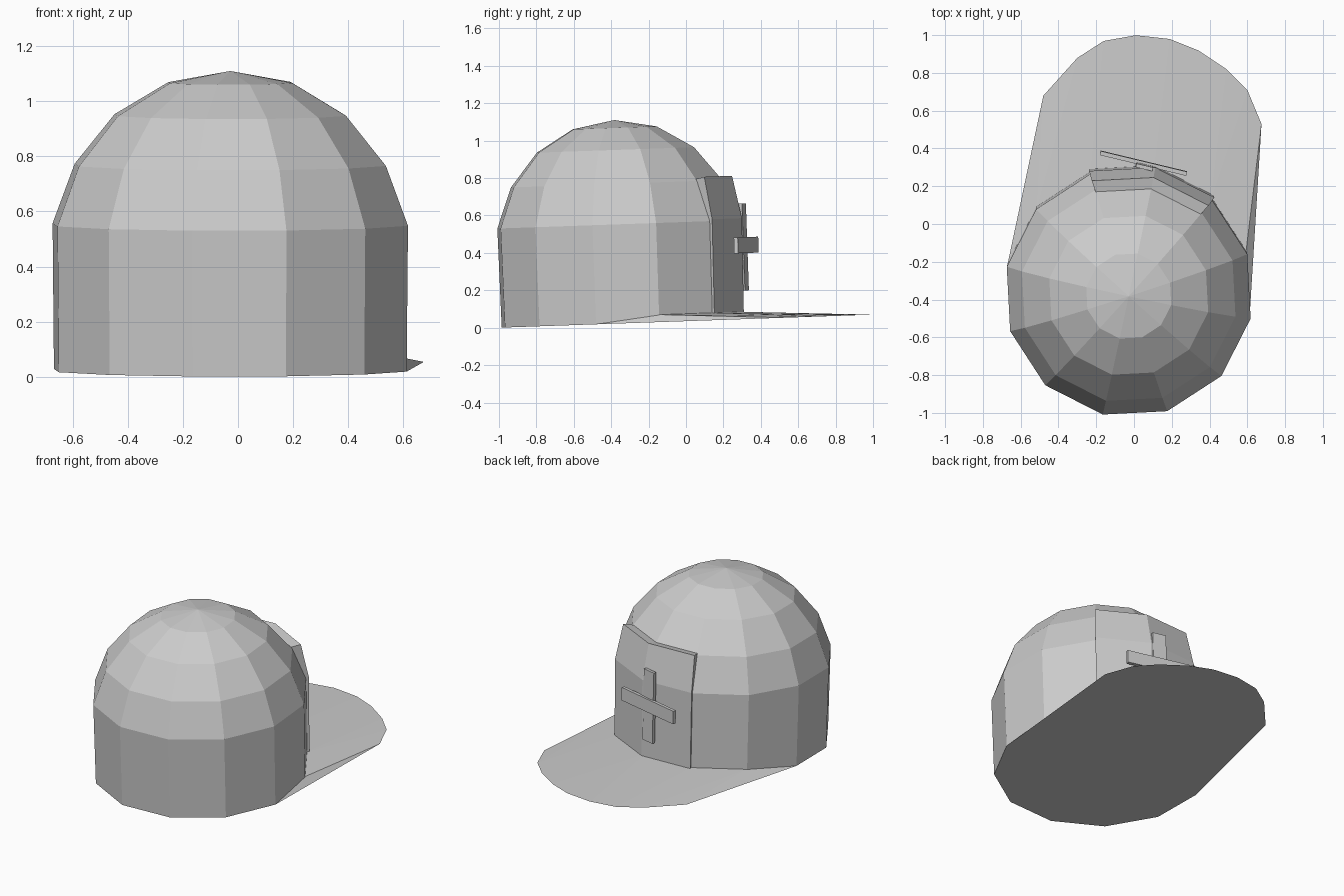
import bpy, bmesh
from math import radians, sin, cos
from mathutils import Matrix, Vector

cube = bpy.data.objects.get("Cube")
if cube:
    bpy.data.objects.remove(cube)

grey = bpy.data.materials.new("plain grey")
grey.use_nodes = True
colour = (0.6, 0.6, 0.6, 1)
grey.diffuse_color = colour
grey.node_tree.nodes["Principled BSDF"].inputs["Base Color"].default_value = colour

SIDES, START = 12, -12
CENTRE = Vector((-0.028, -0.345, 0.023))
LEAN = Matrix.Rotation(radians(2), 4, 'X')
CAP = Matrix.Translation(CENTRE) @ LEAN      # whole cap leans slightly


def add_object(name, bm, matrix):
    bmesh.ops.recalc_face_normals(bm, faces=bm.faces)
    mesh = bpy.data.meshes.new(name)
    bm.transform(matrix)
    bm.to_mesh(mesh)
    bm.free()
    mesh.materials.append(grey)
    obj = bpy.data.objects.new(name, mesh)
    bpy.context.collection.objects.link(obj)
    return obj


def corner(i, radius, z):
    a = radians(START + i * 360 / SIDES)
    return Vector((radius * cos(a), radius * sin(a), z))


def strip(bm, lower, upper, closed):
    n = len(lower)
    for i in range(n if closed else n - 1):
        j = (i + 1) % n
        bm.faces.new((lower[i], lower[j], upper[j], upper[i]))


# Crown: faceted wall and dome
profile = [(0.655, 0), (0.66, 0.53), (0.578, 0.747), (0.43, 0.928), (0.23, 1.046)]
bm = bmesh.new()
rings = [[bm.verts.new(corner(i, r, z)) for i in range(SIDES)] for r, z in profile]
for low, high in zip(rings, rings[1:]):
    strip(bm, low, high, True)
apex = bm.verts.new((0, 0, 1.088))
for i in range(SIDES):
    bm.faces.new((rings[-1][i], rings[-1][(i + 1) % SIDES], apex))
add_object("crown", bm, CAP)

# Raised panel above the brim, with a lip along its top
panel = [(0.64, 0.01), (0.67, 0.01), (0.678, 0.54), (0.632, 0.768), (0.56, 0.755)]
bm = bmesh.new()
rows = [[bm.verts.new(corner(i, r, z)) for i in (2, 3, 4)] for r, z in panel]
for low, high in zip(rows, rows[1:] + rows[:1]):
    strip(bm, low, high, False)
for end in (0, -1):
    bm.faces.new([row[end] for row in rows])
add_object("raised_panel", bm, CAP)

# Brim: thin wedge that also closes the underside
edge = [(0.675, 0.53), (0.6, 0.71), (0.49, 0.82), (0.34, 0.92), (0.19, 0.98),
        (0.01, 1.0), (-0.16, 0.97), (-0.3, 0.88), (-0.48, 0.68)]
bm = bmesh.new()
for x, y in edge:
    bm.verts.new((x - CENTRE.x, y - CENTRE.y, 0))
for i in range(SIDES):
    bm.verts.new(corner(i, 0.655, 0))
for i in range(1, 6):
    bm.verts.new(corner(i, 0.653, 0.04))
hull = bmesh.ops.convex_hull(bm, input=bm.verts)
unused = [v for v in hull["geom_interior"] if isinstance(v, bmesh.types.BMVert)]
bmesh.ops.delete(bm, geom=unused, context='VERTS')
bmesh.ops.dissolve_limit(bm, angle_limit=radians(0.2), verts=bm.verts, edges=bm.edges)
add_object("brim", bm, CAP)

# Crossed bars on the raised panel
turn = Matrix.Rotation(radians(-13.5), 4, 'Z')
for name, place, size in (
        ("upright_bar", (0.055, 0.308, 0.432), (0.09, 0.02, 0.465)),
        ("cross_bar", (0.05, 0.322, 0.442), (0.47, 0.022, 0.085))):
    bm = bmesh.new()
    bmesh.ops.create_cube(bm, size=1, matrix=Matrix.Diagonal((*size, 1)))
    add_object(name, bm, Matrix.Translation(place) @ LEAN @ turn)
